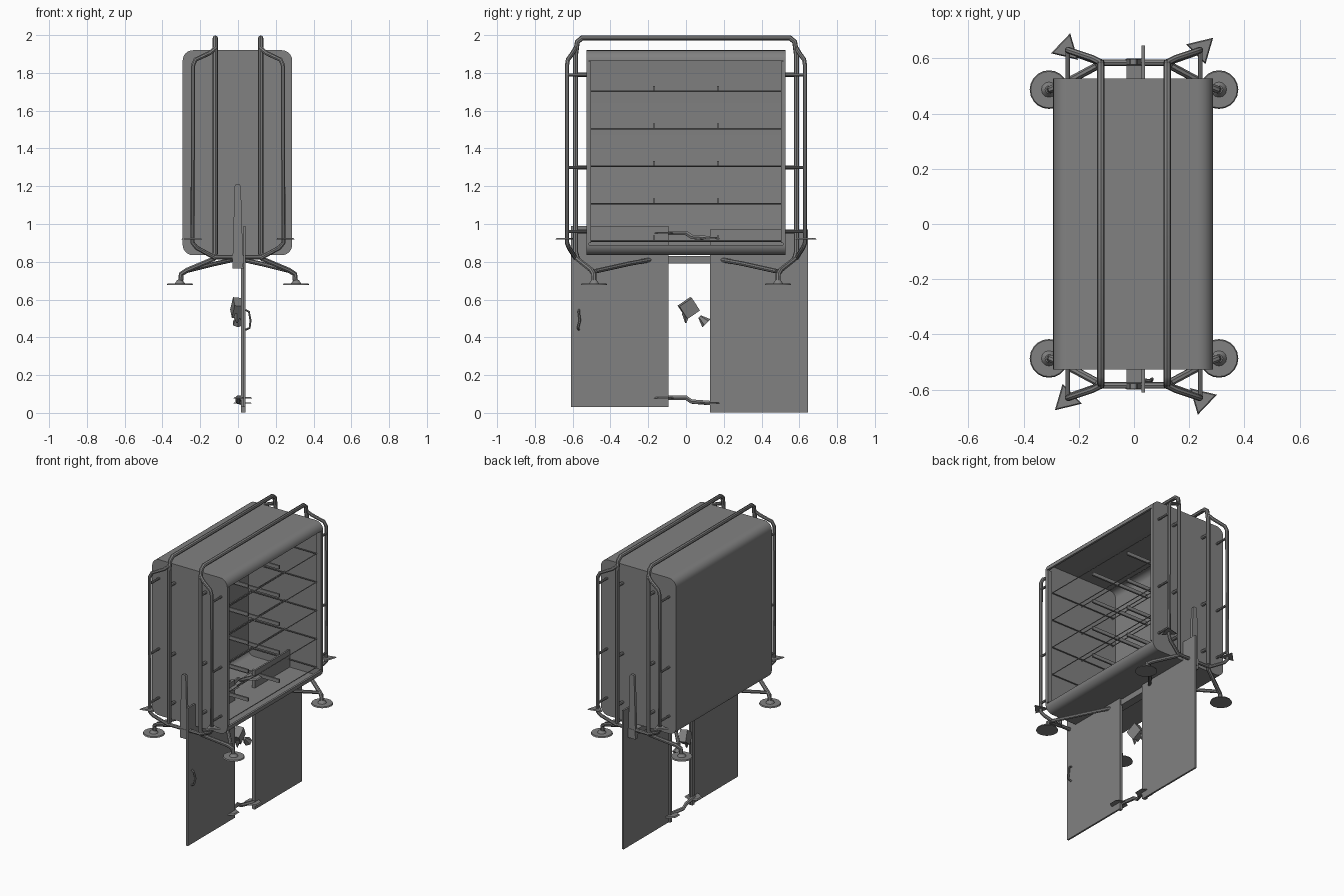
import bpy, bmesh, math
from mathutils import Vector

if "Cube" in bpy.data.objects:
    bpy.data.objects.remove(bpy.data.objects["Cube"])

def material(name, v):
    m = bpy.data.materials.new(name)
    m.diffuse_color = (v, v, v, 1)
    m.use_nodes = True
    m.node_tree.nodes["Principled BSDF"].inputs["Base Color"].default_value = m.diffuse_color
    return m

GREY = material("metal grey", 0.22)

def finish(name, bm, smooth=False):
    bmesh.ops.recalc_face_normals(bm, faces=bm.faces)
    me = bpy.data.meshes.new(name)
    bm.to_mesh(me)
    bm.free()
    me.materials.append(GREY)
    ob = bpy.data.objects.new(name, me)
    bpy.context.collection.objects.link(ob)
    if smooth:
        bpy.ops.object.select_all(action='DESELECT')
        ob.select_set(True)
        bpy.context.view_layer.objects.active = ob
        bpy.ops.object.shade_smooth_by_angle(angle=math.radians(40))
    return ob

def box(name, x, y, z, rot=(0, 0, 0)):
    bm = bmesh.new()
    bmesh.ops.create_cube(bm, size=1)
    for v in bm.verts:
        v.co = Vector((v.co.x*(x[1]-x[0]), v.co.y*(y[1]-y[0]), v.co.z*(z[1]-z[0])))
    ob = finish(name, bm)
    ob.location = (sum(x)/2, sum(y)/2, sum(z)/2)
    ob.rotation_euler = rot
    return ob

def cone(name, loc, r1, r2, depth, sides, rot=(0, 0, 0)):
    bm = bmesh.new()
    bmesh.ops.create_cone(bm, cap_ends=True, segments=sides, radius1=r1, radius2=r2, depth=depth)
    ob = finish(name, bm, sides > 8)
    ob.location, ob.rotation_euler = loc, rot
    return ob

def tube(name, pts, r=0.013, res=2):
    cu = bpy.data.curves.new(name, 'CURVE')
    cu.dimensions = '3D'
    cu.bevel_depth, cu.bevel_resolution, cu.use_fill_caps = r, res, True
    sp = cu.splines.new('POLY')
    sp.points.add(len(pts) - 1)
    for p, c in zip(sp.points, pts):
        p.co = (*c, 1)
    tmp = bpy.data.objects.new(name, cu)
    bpy.context.collection.objects.link(tmp)
    me = bpy.data.meshes.new_from_object(tmp.evaluated_get(bpy.context.evaluated_depsgraph_get()))
    bpy.data.objects.remove(tmp)
    bm = bmesh.new()
    bm.from_mesh(me)
    return finish(name, bm, True)

def prism(name, pts, y0, y1):
    bm = bmesh.new()
    f = bm.faces.new([bm.verts.new((x, y0, z)) for x, z in pts])
    e = bmesh.ops.extrude_face_region(bm, geom=[f])
    for v in e['geom']:
        if isinstance(v, bmesh.types.BMVert):
            v.co.y = y1
    return finish(name, bm, True)

# Cabinet cross-section: rounded corners, from upper right round to lower right
X0, X1, Z0, Z1, R = -0.293, 0.287, 0.835, 1.92, 0.055

def outline(t):
    r = R - t
    pts = []
    for cx, cz, a0 in ((X1-R, Z1-R, 0), (X0+R, Z1-R, 90), (X0+R, Z0+R, 180), (X1-R, Z0+R, 270)):
        for i in range(7):
            a = math.radians(a0 + 15*i)
            pts.append((cx + r*math.cos(a), cz + r*math.sin(a)))
    return pts

# Cabinet: wrapped shell open on +x, and two end panels
prism("cabinet_shell", outline(0) + outline(0.014)[::-1], -0.52, 0.52)
for s in (-1, 1):
    prism("cabinet_end_panel", outline(0), s*0.527, s*0.513)
    box("opening_side_trim", (0.255, 0.287), (s*0.51-0.008, s*0.51+0.008), (0.9, 1.86))

# Wire shelves with rails
for i in range(5):
    z = 0.91 + 0.198*i
    for x in (-0.25, 0.0, 0.255):
        tube("shelf_wire", [(x, -0.515, z), (x, 0.515, z)], 0.004, 0)
    for y in (-0.5, 0.5):
        tube("shelf_side_wire", [(-0.25, y, z), (0.255, y, z)], 0.004, 0)
    for y in (-0.17, 0.17):
        box("shelf_rail", (-0.25, 0.2), (y-0.006, y+0.006), (z+0.004, z+0.028))

# Two hoops running over the top
for x in (-0.12, 0.12):
    half = [(x, 0.585, 0.84), (x, 0.585, 1.9), (x, 0.575, 1.965), (x, 0.55, 1.985)]
    tube("frame_hoop", [(a, -b, c) for a, b, c in half] + half[::-1], 0.014)

for sx in (-1, 1):
    for sy in (-1, 1):
        def P(*pts):
            return [(sx*a, sy*b, c) for a, b, c in pts]
        # Outer corner upright branching off the hoop
        tube("corner_upright", P((0.12, 0.585, 1.93), (0.15, 0.6, 1.905), (0.225, 0.625, 1.87),
                                 (0.238, 0.63, 1.84), (0.24, 0.63, 0.9), (0.22, 0.62, 0.875),
                                 (0.12, 0.585, 0.82)), 0.012)
        # Leg with spreading strut
        tube("leg", P((0.12, 0.585, 0.85), (0.13, 0.575, 0.815), (0.27, 0.5, 0.755),
                      (0.3, 0.488, 0.735), (0.305, 0.487, 0.685)), 0.014)
        tube("leg_strut", P((0.03, 0.19, 0.81), (0.12, 0.3, 0.79), (0.28, 0.48, 0.75)), 0.012)
        foot = P((0.308, 0.487, 0.68))[0]
        cone("foot_pad", foot, 0.07, 0.066, 0.008, 20)
        cone("foot_hub", (foot[0], foot[1], 0.692), 0.03, 0.014, 0.022, 12)
        # Flat three-sided bumper at the upright's lower end
        cone("corner_bumper", P((0.245, 0.635, 0.922))[0], 0.058, 0.05, 0.008, 3,
             (0, 0, math.atan2(sy, sx) + 0.5*sx*sy))
        # Standoffs from cabinet to frame
        for z in (0.96, 1.3, 1.79):
            tube("standoff", P((0.12, 0.52, z), (0.12, 0.585, z)), 0.011)
            tube("corner_standoff", P((0.24, 0.52, z), (0.24, 0.63, z)), 0.008)

# Strap under the cabinet, rising at both ends
box("under_strap", (-0.028, 0.028), (-0.6, 0.6), (0.79, 0.83))
for s in (-1, 1):
    prism("end_strap", [(-0.03, 0.765), (0.028, 0.765), (0.015, 1.2), (0.008, 1.21),
                        (-0.012, 1.21), (-0.018, 1.2)], s*0.578, s*0.598)
    tube("lower_crossbar", [(-0.13, s*0.585, 0.825), (0.13, s*0.585, 0.825)], 0.012)

# Hanging door panels with a raised strip at the inner edge
for y0, y1, z0, z1, e in ((-0.61, -0.092, 0.03, 0.99, -0.104), (0.128, 0.646, 0.003, 0.97, 0.14)):
    box("door_panel", (0.028, 0.04), (y0, y1), (z0, z1))
    box("door_edge_strip", (0.016, 0.028), (e-0.011, e+0.011), (z0, z1))

# Door pull
tube("door_pull", [(0.04, -0.568, 0.44), (0.062, -0.572, 0.45), (0.066, -0.562, 0.49),
                   (0.058, -0.568, 0.535), (0.04, -0.566, 0.545)], 0.006, 1)

# Latch block hanging in the gap
box("latch_block", (-0.03, 0.02), (-0.025, 0.055), (0.515, 0.595), (0.6, 0.1, 0.2))
cone("latch_pin", (0.0, 0.09, 0.492), 0.03, 0.01, 0.05, 6, (0.8, 0, 0))
cone("latch_tip", (-0.005, 0.0, 0.5), 0.022, 0.004, 0.05, 5, (math.pi, 0, 0))

# Hinge links: one low between the doors, one inside the cabinet
for dz in (0, 0.872):
    for y, z in ((-0.12, 0.08), (0.13, 0.052)):
        cone("link_plate", (0.025, y, z + dz), 0.058, 0.05, 0.007, 6)
    tube("hinge_link", [(0.02, -0.12, 0.08+dz), (0.0, 0.0, 0.08+dz),
                        (0.0, 0.03, 0.06+dz), (0.03, 0.13, 0.052+dz)], 0.013, 1)
